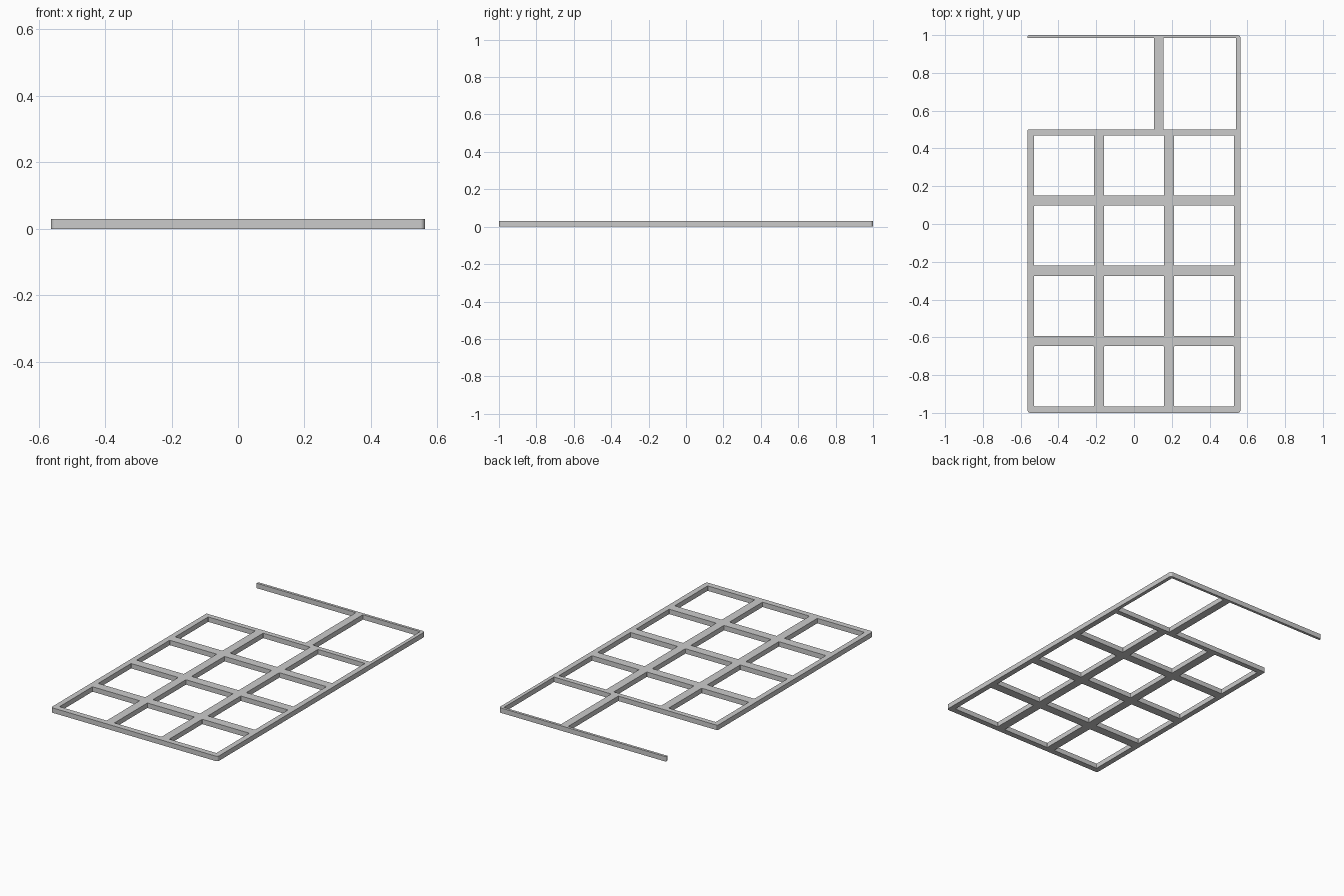
import bpy, bmesh, math

cube = bpy.data.objects.get("Cube")
if cube:
    bpy.data.objects.remove(cube, do_unlink=True)

HALF_W, HEIGHT, SHELF_Y = 0.563, 0.03, 0.5
PITCH, POCKET, CORNER = 0.3705, 0.159, 0.014
FIRST_ROW, ROW_PITCH = -0.806, 0.372


def rounded(corners, steps=6):
    """Replace each (x, y, radius) corner by an arc."""
    points = []
    for i, (x, y, r) in enumerate(corners):
        if r == 0:
            points.append((x, y))
            continue
        ax, ay, _ = corners[i - 1]
        bx, by, _ = corners[(i + 1) % len(corners)]
        da, db = math.hypot(ax - x, ay - y), math.hypot(bx - x, by - y)
        ua, ub = ((ax - x) / da, (ay - y) / da), ((bx - x) / db, (by - y) / db)
        for k in range(steps + 1):
            t = k / steps * math.pi / 2
            a, b = r * (1 - math.sin(t)), r * (1 - math.cos(t))
            points.append((x + ua[0] * a + ub[0] * b, y + ua[1] * a + ub[1] * b))
    return points


def rectangle(x0, x1, y0, y1, r):
    return rounded([(x0, y0, r), (x1, y0, r), (x1, y1, r), (x0, y1, r)])


# Outer outline: grid block, side rail, top bar and open left bay
loops = [rounded([
    (-HALF_W, -1, CORNER), (HALF_W, -1, CORNER), (HALF_W, 1, CORNER),
    (-HALF_W, 1, CORNER / 2), (-HALF_W, 0.984, 0), (0.107, 0.984, 0),
    (0.107, SHELF_Y, 0), (-HALF_W, SHELF_Y, CORNER / 3)])]

# Closed bay beside the post
loops.append(rectangle(0.155, 0.541, SHELF_Y, 0.984, 0))

# Square pockets, three by four
for col in (-1, 0, 1):
    for row in range(4):
        cx, cy = col * PITCH, FIRST_ROW + row * ROW_PITCH
        loops.append(rectangle(cx - POCKET, cx + POCKET,
                               cy - POCKET, cy + POCKET, 0.003))

# Fill the outline with its holes and extrude it
curve = bpy.data.curves.new("frame_profile", "CURVE")
curve.dimensions = "2D"
curve.fill_mode = "BOTH"
curve.extrude = HEIGHT / 2
for loop in loops:
    spline = curve.splines.new("POLY")
    spline.points.add(len(loop) - 1)
    for point, (x, y) in zip(spline.points, loop):
        point.co = (x, y, 0, 1)
    spline.use_cyclic_u = True
profile = bpy.data.objects.new("frame_profile", curve)
bpy.context.collection.objects.link(profile)
bpy.context.view_layer.update()
evaluated = profile.evaluated_get(bpy.context.evaluated_depsgraph_get())
mesh = bpy.data.meshes.new_from_object(evaluated)
bpy.data.objects.remove(profile, do_unlink=True)

# Weld the walls to the faces and stand the frame on the ground
bm = bmesh.new()
bm.from_mesh(mesh)
bmesh.ops.remove_doubles(bm, verts=bm.verts, dist=0.0001)
bmesh.ops.recalc_face_normals(bm, faces=bm.faces)
bmesh.ops.translate(bm, verts=bm.verts, vec=(0, 0, HEIGHT / 2))
for face in bm.faces:
    face.smooth = False
    face.material_index = 0
bm.to_mesh(mesh)
bm.free()

grey = bpy.data.materials.new("light_grey")
grey.use_nodes = True
colour = (0.6, 0.6, 0.6, 1)
grey.diffuse_color = colour
grey.node_tree.nodes["Principled BSDF"].inputs["Base Color"].default_value = colour
mesh.materials.clear()
mesh.materials.append(grey)

frame = bpy.data.objects.new("grid_frame", mesh)
bpy.context.collection.objects.link(frame)
